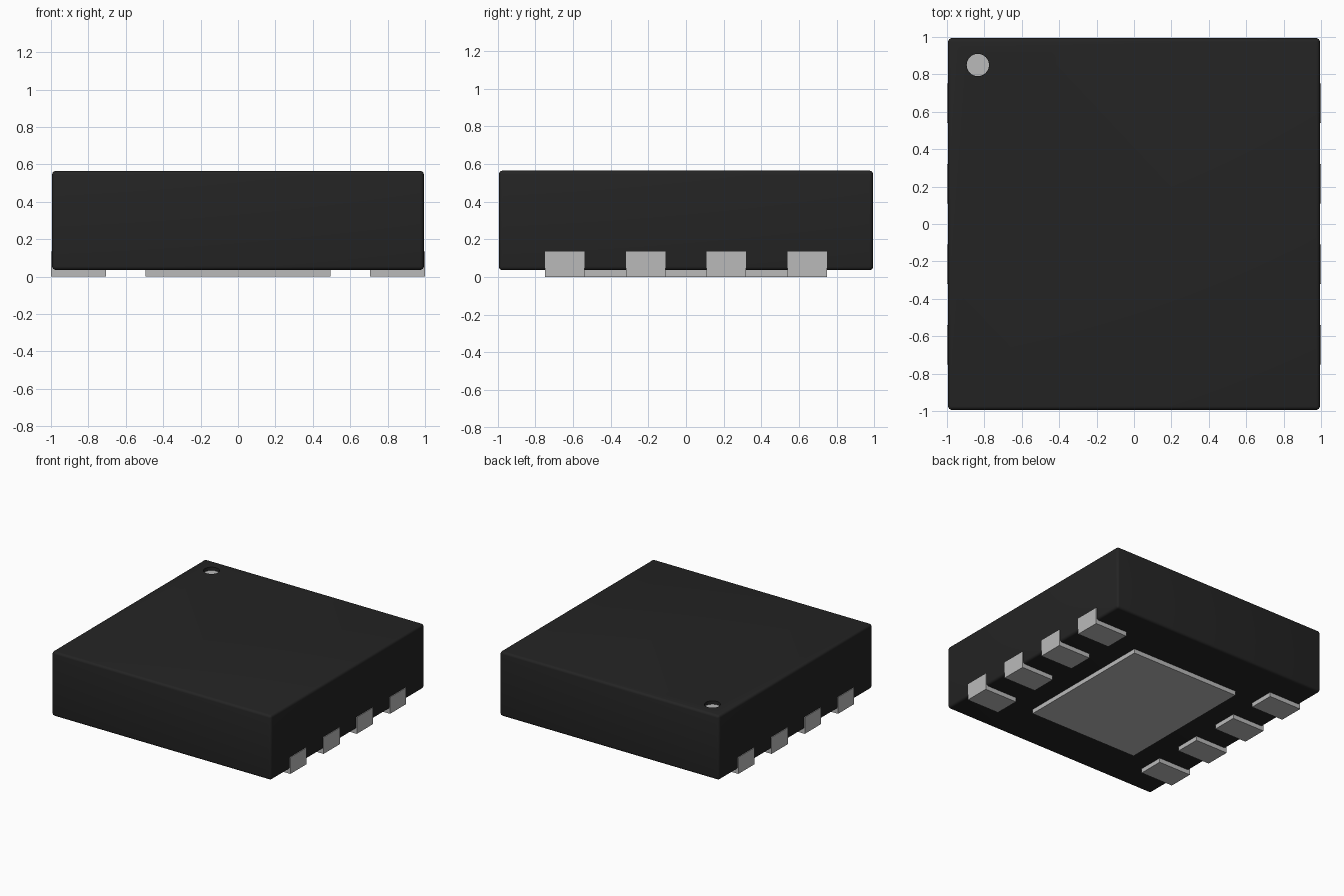
import bpy
import bmesh
import math

cube = bpy.data.objects.get("Cube")
if cube:
    bpy.data.objects.remove(cube, do_unlink=True)


def material(name, rgb):
    m = bpy.data.materials.new(name)
    m.use_nodes = True
    m.diffuse_color = (*rgb, 1)
    bsdf = next(n for n in m.node_tree.nodes if n.type == 'BSDF_PRINCIPLED')
    bsdf.inputs["Base Color"].default_value = (*rgb, 1)
    return m


BLACK = material("black_plastic", (0.0175, 0.0175, 0.0175))
METAL = material("light_grey_metal", (0.49, 0.49, 0.49))


def add_object(name, bm, mat):
    bmesh.ops.recalc_face_normals(bm, faces=bm.faces)
    me = bpy.data.meshes.new(name)
    bm.to_mesh(me)
    bm.free()
    me.materials.append(mat)
    ob = bpy.data.objects.new(name, me)
    bpy.context.collection.objects.link(ob)
    return ob


def box(name, lo, hi, mat):
    bm = bmesh.new()
    bmesh.ops.create_cube(bm, size=1)
    for v in bm.verts:
        v.co = [(a + b) / 2 + c * (b - a) for a, b, c in zip(lo, hi, v.co)]
    return add_object(name, bm, mat)


def disc(name, radius, z0, z1, mat):
    bm = bmesh.new()
    bmesh.ops.create_cone(bm, cap_ends=True, segments=32, radius1=radius,
                          radius2=radius, depth=z1 - z0)
    bmesh.ops.translate(bm, verts=bm.verts, vec=(-0.835, 0.85, (z0 + z1) / 2))
    return add_object(name, bm, mat)


def activate(ob):
    bpy.ops.object.select_all(action='DESELECT')
    ob.select_set(True)
    bpy.context.view_layer.objects.active = ob


# Moulded body with softly rounded edges
TOP = 0.565
body = box("body", (-0.994, -0.994, 0.036), (0.994, 0.994, TOP), BLACK)
bevel = body.modifiers.new("rounded_edges", 'BEVEL')
bevel.width = 0.02
bevel.segments = 4

# Shallow round recess in the top corner
cutter = disc("recess_cutter", 0.06, TOP - 0.03, TOP + 0.05, BLACK)
cutter.hide_render = True
cut = body.modifiers.new("recess", 'BOOLEAN')
cut.operation = 'DIFFERENCE'
cut.solver = 'EXACT'
cut.object = cutter
activate(body)
for name in ("rounded_edges", "recess"):
    bpy.ops.object.modifier_apply(modifier=name)
bpy.data.objects.remove(cutter, do_unlink=True)
bpy.ops.object.shade_smooth_by_angle(angle=math.radians(40))

# Grey marker on the recess floor
disc("corner_marker", 0.0595, TOP - 0.033, TOP - 0.027, METAL)

# Central pad underneath
box("centre_pad", (-0.495, -0.595, 0), (0.495, 0.595, 0.05), METAL)

# Four L-shaped contacts along each side
PROFILE = [(0.705, 0), (1.0, 0), (1.0, 0.135), (0.96, 0.135),
           (0.96, 0.05), (0.705, 0.05)]
for side, sign in (("left", 1), ("right", -1)):
    for i in range(4):
        y = -0.645 + 0.43 * i
        bm = bmesh.new()
        face = bm.faces.new([bm.verts.new((sign * x, y - 0.105, z))
                             for x, z in PROFILE])
        ext = bmesh.ops.extrude_face_region(bm, geom=[face])
        moved = [g for g in ext["geom"] if isinstance(g, bmesh.types.BMVert)]
        bmesh.ops.translate(bm, verts=moved, vec=(0, 0.21, 0))
        add_object(f"{side}_contact_{i + 1}", bm, METAL)
